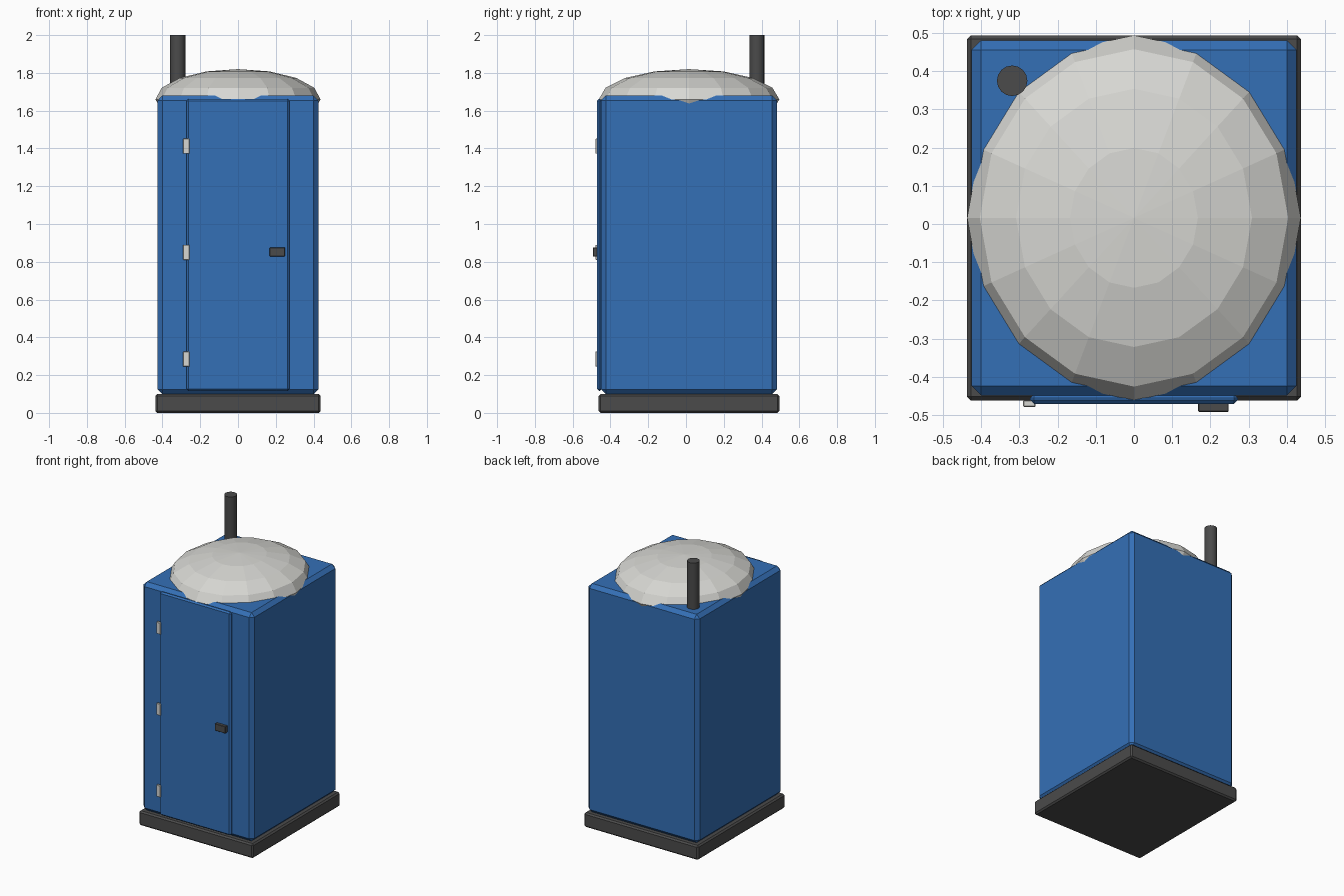
import bpy

cube = bpy.data.objects.get("Cube")
if cube:
    bpy.data.objects.remove(cube, do_unlink=True)


def make_material(name, rgb):
    mat = bpy.data.materials.new(name)
    mat.use_nodes = True
    mat.diffuse_color = (*rgb, 1)
    bsdf = next(n for n in mat.node_tree.nodes if n.type == "BSDF_PRINCIPLED")
    bsdf.inputs["Base Color"].default_value = (*rgb, 1)
    return mat


blue = make_material("cabin blue", (0.034, 0.16, 0.47))
dark = make_material("dark grey", (0.07, 0.07, 0.07))
pale = make_material("pale grey", (0.68, 0.68, 0.65))


def finish(name, mat, bevel=0.0):
    obj = bpy.context.object
    obj.name = obj.data.name = name
    obj.data.materials.append(mat)
    if bevel:
        mod = obj.modifiers.new("Chamfer", "BEVEL")
        mod.width = bevel
        mod.segments = 1
    return obj


def box(name, mat, low, high, bevel=0.0):
    """Box between two opposite corners, with chamfered edges."""
    centre = [(a + b) / 2 for a, b in zip(low, high)]
    bpy.ops.mesh.primitive_cube_add(size=1, location=centre)
    bpy.context.object.scale = [b - a for a, b in zip(low, high)]
    bpy.ops.object.transform_apply(location=False, rotation=False, scale=True)
    return finish(name, mat, bevel)


MID_Y = 0.016

# Skid base and cabin
box("base", dark, (-0.437, -0.462, 0), (0.437, 0.494, 0.1), 0.01)
box("cabin", blue, (-0.425, -0.449, 0.1), (0.425, 0.481, 1.68), 0.025)

# Door with handle and three hinges
box("door", blue, (-0.272, -0.471, 0.117), (0.272, -0.446, 1.662), 0.01)
box("door_handle", dark, (0.168, -0.492, 0.828), (0.248, -0.468, 0.876), 0.002)
for i, z in enumerate((0.285, 0.85, 1.412)):
    box(f"hinge_{i + 1}", pale, (-0.29, -0.479, z - 0.04),
        (-0.258, -0.462, z + 0.04), 0.002)

# Faceted roof dome, sunk into the cabin top
bpy.ops.mesh.primitive_uv_sphere_add(segments=16, ring_count=8, radius=1,
                                     location=(0, MID_Y, 1.66))
bpy.context.object.scale = (0.437, 0.478, 0.16)
bpy.ops.object.transform_apply(location=False, rotation=False, scale=True)
finish("roof_dome", pale)

# Vent pipe at the back corner
bpy.ops.mesh.primitive_cylinder_add(vertices=16, radius=0.04, depth=0.4,
                                    location=(-0.319, 0.375, 1.8))
finish("vent_pipe", dark)
bpy.ops.object.shade_smooth_by_angle()
